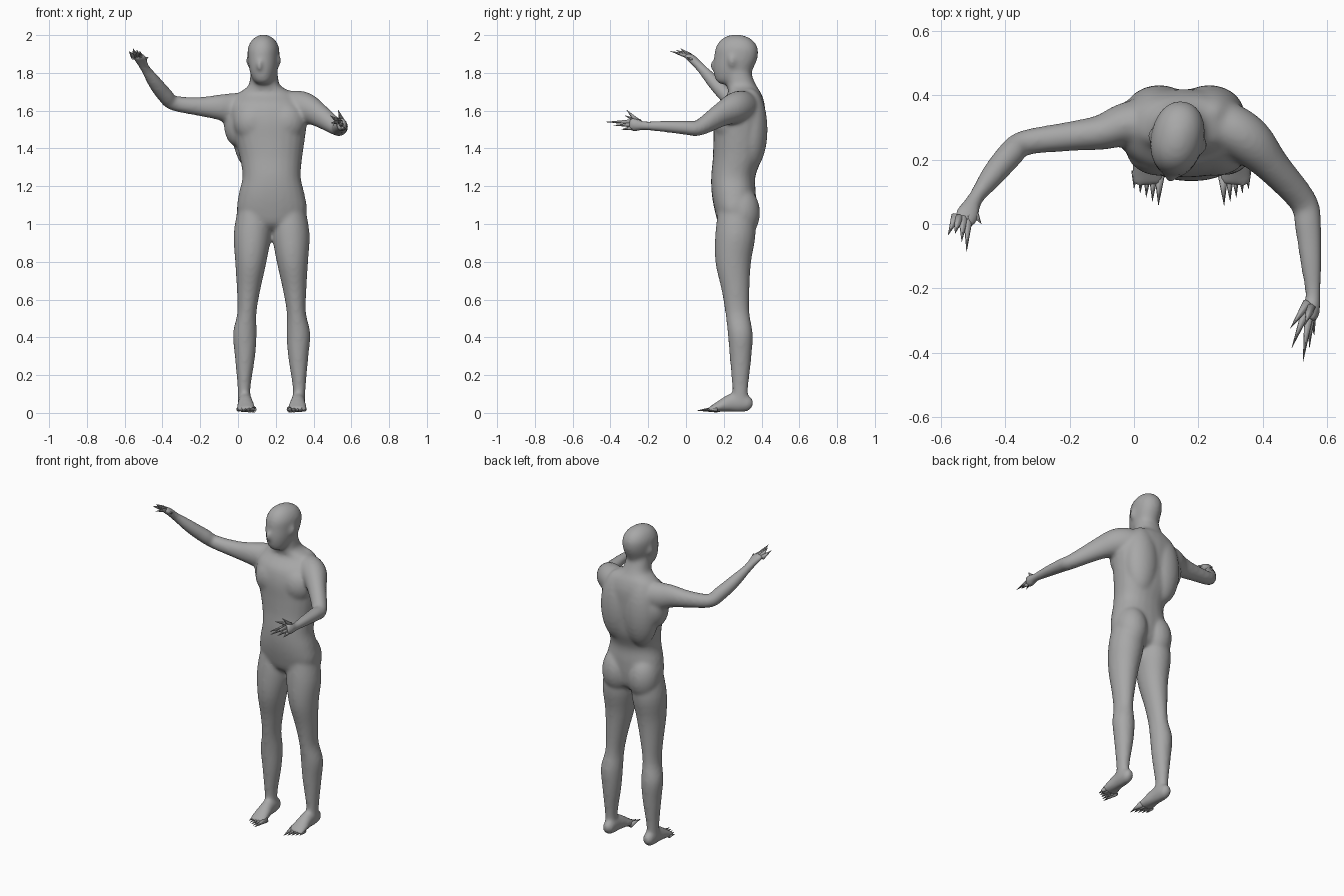
import bpy, bmesh
from math import sin, cos, pi, copysign
from mathutils import Vector, Matrix

X, Y, Z = Vector((1, 0, 0)), Vector((0, 1, 0)), Vector((0, 0, 1))
MID = 0.178  # x of the figure's centre line
SEG = 24
grey = bpy.data.materials.new("dark_grey")
grey.diffuse_color = (.39, .39, .39, 1)


def catmull(rows, n=4):
    """Smoothly interpolate station rows."""
    out = []
    for i in range(len(rows) - 1):
        a, b, c, d = (rows[max(0, min(len(rows) - 1, i + k))] for k in (-1, 0, 1, 2))
        for s in range(n):
            t = s / n
            out.append([0.5 * (2 * q + (r - p) * t + (2 * p - 5 * q + 4 * r - w) * t * t
                               + (3 * q - p - 3 * r + w) * t ** 3)
                        for p, q, r, w in zip(a, b, c, d)])
    return out + [list(rows[-1])]


def loft(bm, rows, axis=None, ref=Z, power=2.0, yaw=0.0):
    """Closed tube through stations (x, y, z, half width, half depth)."""
    rows = catmull(rows)
    pts = [Vector(r[:3]) for r in rows]
    rings = []
    for i, r in enumerate(rows):
        t = axis or (pts[min(i + 1, len(pts) - 1)] - pts[max(i - 1, 0)]).normalized()
        u = ref.cross(t).normalized()
        v = t.cross(u)
        if yaw:
            turn = Matrix.Rotation(yaw, 3, t)
            u, v = turn @ u, turn @ v
        ring = []
        for k in range(SEG):
            a = 2 * pi * k / SEG
            c, s = (copysign(abs(f) ** (2 / power), f) for f in (cos(a), sin(a)))
            ring.append(bm.verts.new(pts[i] + u * r[3] * c + v * r[4] * s))
        rings.append(ring)
    faces = [bm.faces.new((p[k], p[(k + 1) % SEG], q[(k + 1) % SEG], q[k]))
             for p, q in zip(rings, rings[1:]) for k in range(SEG)]
    faces += [bm.faces.new(rings[0][::-1]), bm.faces.new(rings[-1])]
    bmesh.ops.recalc_face_normals(bm, faces=faces)


def blob(bm, loc, size):
    m = Matrix.Translation(loc) @ Matrix.Diagonal((*size, 1))
    bmesh.ops.create_uvsphere(bm, u_segments=24, v_segments=16, radius=1, matrix=m)


def spike(bm, base, tip, r):
    """Tapering pointed digit."""
    base, tip = Vector(base), Vector(tip)
    d = tip - base
    m = Matrix.Translation((base + tip) / 2) @ d.to_track_quat('Z', 'Y').to_matrix().to_4x4()
    bmesh.ops.create_cone(bm, cap_ends=True, segments=7, radius1=r, radius2=0.0005,
                          depth=d.length, matrix=m)


def finish(bm, name):
    me = bpy.data.meshes.new(name)
    bm.to_mesh(me)
    bm.free()
    me.shade_smooth()
    me.materials.append(grey)
    ob = bpy.data.objects.new(name, me)
    bpy.context.collection.objects.link(ob)
    return ob


body = bmesh.new()

# torso and neck
loft(body, [(.18, .265, .965, .07, .05), (.18, .264, 1.0, .15, .09), (.18, .26, 1.07, .185, .108),
            (.178, .253, 1.16, .174, .117), (.178, .25, 1.25, .154, .117), (.175, .272, 1.35, .165, .13),
            (.17, .28, 1.45, .184, .135), (.162, .283, 1.55, .203, .136), (.155, .293, 1.63, .196, .124),
            (.15, .31, 1.69, .15, .089), (.14, .295, 1.73, .087, .079), (.138, .28, 1.78, .074, .072),
            (.138, .27, 1.85, .067, .062)], axis=Z, ref=Y, power=2.25)

# buttocks, shoulder blades and chest muscles
for s in (-1, 1):
    blob(body, (MID + s * .09, .29, 1.06), (.096, .102, .14))
    blob(body, (MID - .022 + s * .078, .34, 1.5), (.11, .092, .22))
    blob(body, (MID - .012 + s * .085, .23, 1.54), (.105, .081, .11))
# muscle under the raised arm
blob(body, (-.005, .305, 1.53), (.07, .08, .12))

# head, turned slightly to one side
loft(body, [(.132, .215, 1.74, .025, .03), (.133, .222, 1.755, .046, .06), (.135, .243, 1.785, .064, .094),
            (.135, .252, 1.83, .075, .108), (.135, .264, 1.88, .081, .116), (.135, .268, 1.93, .081, .113),
            (.135, .268, 1.97, .063, .089), (.135, .266, 1.993, .036, .053),
            (.135, .266, 2.003, .01, .015)], axis=Z, ref=Y, power=2.15, yaw=-.2)
blob(body, (.113, .146, 1.84), (.015, .02, .028))
for x, y in ((.056, .275), (.215, .245)):
    blob(body, (x, y, 1.865), (.012, .022, .034))

# raised arm
loft(body, [(.06, .315, 1.6, .085, .09), (-.03, .308, 1.61, .068, .084), (-.1, .285, 1.618, .055, .068),
            (-.2, .272, 1.622, .046, .051), (-.34, .252, 1.64, .04, .04), (-.385, .215, 1.68, .042, .042),
            (-.44, .15, 1.748, .037, .037), (-.492, .08, 1.825, .025, .026),
            (-.515, .035, 1.872, .038, .022), (-.53, .005, 1.892, .036, .017)])

# forward-reaching arm
loft(body, [(.24, .315, 1.61, .085, .085), (.31, .29, 1.62, .079, .087), (.365, .25, 1.61, .074, .081),
            (.43, .18, 1.575, .055, .063), (.525, .07, 1.51, .044, .043), (.54, 0, 1.51, .042, .038),
            (.55, -.12, 1.517, .034, .03), (.556, -.22, 1.52, .024, .024),
            (.55, -.265, 1.525, .029, .036), (.545, -.3, 1.53, .024, .034)])

# legs and feet
for s in (-1, 1):
    loft(body, [(MID + s * d, y, z, a, b) for d, y, z, a, b in (
        (.095, .265, 1.1, .08, .09), (.102, .262, .95, .099, .107), (.11, .25, .8, .083, .095),
        (.122, .262, .65, .062, .074), (.131, .272, .53, .051, .064), (.142, .287, .42, .063, .066),
        (.141, .289, .3, .054, .058), (.146, .287, .13, .034, .042), (.143, .287, .04, .036, .04))],
        axis=Z, ref=Y)
    loft(body, [(MID + s * d, y, z, a, b) for d, y, z, a, b in (
        (.14, .352, .04, .014, .018), (.141, .335, .045, .031, .038), (.141, .29, .055, .037, .052),
        (.139, .24, .053, .039, .049), (.137, .19, .038, .047, .034), (.136, .145, .023, .052, .02),
        (.135, .12, .017, .048, .013))])

skin = finish(body, "body")
# fuse the overlapping volumes into one smooth skin
fuse = skin.modifiers.new("fuse", 'REMESH')
fuse.mode = 'VOXEL'
fuse.voxel_size = .009
fuse.use_smooth_shade = True
soft = skin.modifiers.new("soften", 'SMOOTH')
soft.factor, soft.iterations = .5, 14

# pointed toes, the big toe on the inside
toes = bmesh.new()
for s in (-1, 1):
    for i in range(5):
        d = .098 + i * .019
        spike(toes, (MID + s * d, .165, .019), (MID + s * (d + .004), .057 + i * .013, .012),
              .019 - i * .0015)
finish(toes, "toes")

# pointed fingers
hand = bmesh.new()
for base, tip in (((-.552, .025, 1.885), (-.578, -.035, 1.915)), ((-.543, .02, 1.89), (-.556, -.03, 1.93)),
                  ((-.53, .02, 1.888), (-.535, -.055, 1.922)), ((-.515, .025, 1.883), (-.52, -.086, 1.916)),
                  ((-.502, .045, 1.865), (-.474, .0, 1.885))):
    spike(hand, base, tip, .016)
finish(hand, "raised_hand_fingers")

hand = bmesh.new()
for base, tip in (((.545, -.27, 1.54), (.525, -.428, 1.54)), ((.55, -.27, 1.525), (.545, -.385, 1.522)),
                  ((.552, -.27, 1.51), (.56, -.345, 1.5)), ((.537, -.265, 1.54), (.49, -.385, 1.535)),
                  ((.54, -.245, 1.54), (.485, -.325, 1.575)), ((.55, -.26, 1.545), (.53, -.315, 1.605))):
    spike(hand, base, tip, .016)
finish(hand, "forward_hand_fingers")
